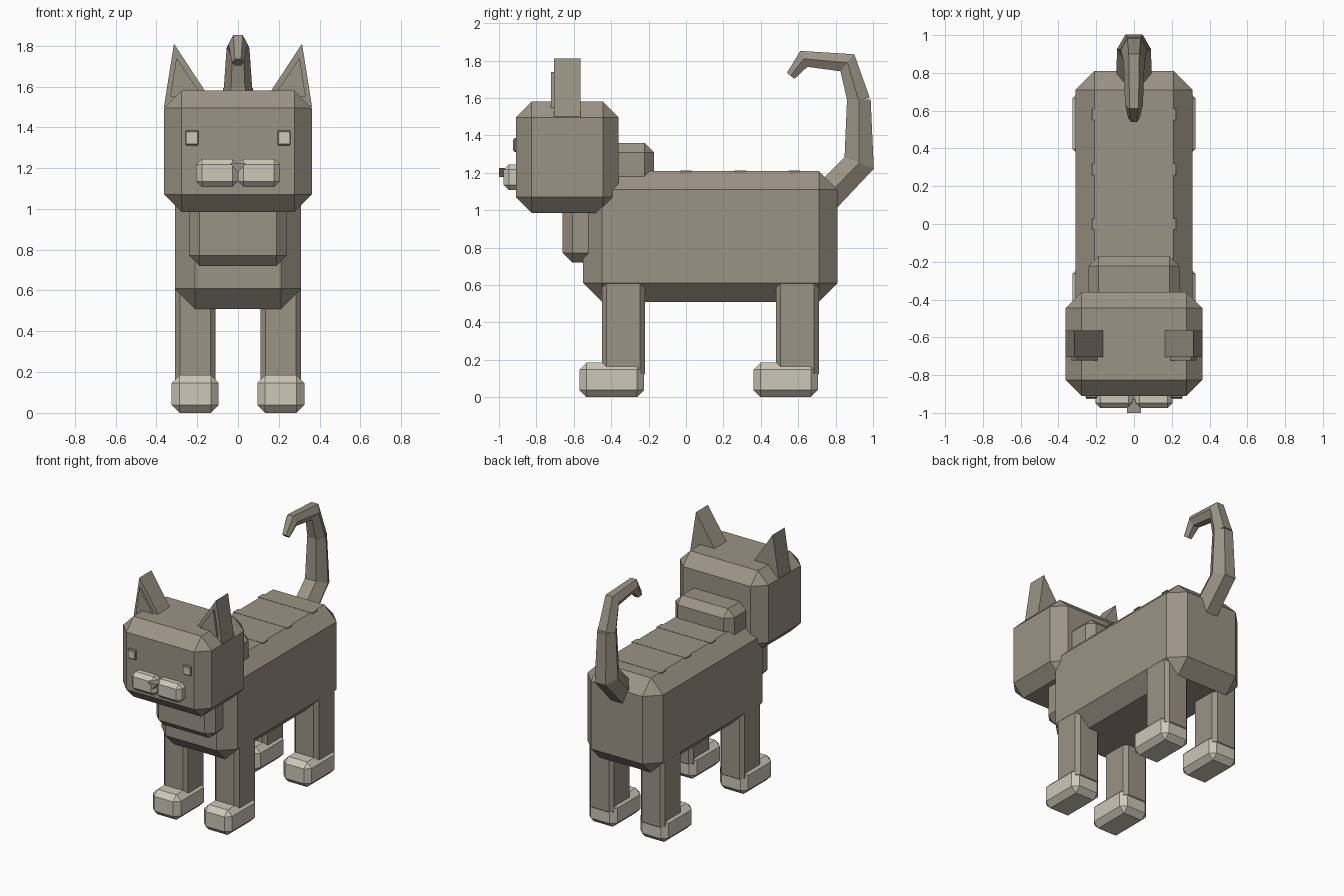
import bpy, bmesh, math
from mathutils import Vector

if "Cube" in bpy.data.objects:
    bpy.data.objects.remove(bpy.data.objects["Cube"])


def material(name, rgb):
    m = bpy.data.materials.new(name)
    m.diffuse_color = (*rgb, 1)
    m.use_nodes = True
    m.node_tree.nodes["Principled BSDF"].inputs["Base Color"].default_value = m.diffuse_color
    return m


FUR = material("grey_brown_fur", (0.33, 0.295, 0.235))
PALE = material("pale_fur", (0.60, 0.575, 0.48))


def finish(name, bm, mat):
    bmesh.ops.recalc_face_normals(bm, faces=bm.faces[:])
    me = bpy.data.meshes.new(name)
    bm.to_mesh(me)
    bm.free()
    me.materials.append(mat)
    ob = bpy.data.objects.new(name, me)
    bpy.context.collection.objects.link(ob)
    return ob


def box(name, x, y, z, bevel, mat):
    """Chamfered box from (min, max) ranges."""
    bm = bmesh.new()
    bmesh.ops.create_cube(bm, size=1)
    for v in bm.verts:
        v.co = Vector([(r[0] + r[1]) / 2 + c * (r[1] - r[0])
                       for r, c in zip((x, y, z), v.co)])
    if bevel:
        bmesh.ops.bevel(bm, geom=bm.edges[:], offset=bevel, segments=1,
                        affect='EDGES')
    return finish(name, bm, mat)


def prism(name, outline, y0, y1, mat):
    """Outline in x, z extruded along y."""
    bm = bmesh.new()
    a = [bm.verts.new((px, y0, pz)) for px, pz in outline]
    b = [bm.verts.new((px, y1, pz)) for px, pz in outline]
    bm.faces.new(a)
    bm.faces.new(b[::-1])
    n = len(a)
    for i in range(n):
        j = (i + 1) % n
        bm.faces.new((a[i], a[j], b[j], b[i]))
    return finish(name, bm, mat)


def tube(name, path, mat, sides=6):
    """Mitred tube along (y, z, radius) points in the middle plane."""
    bm = bmesh.new()
    pts = [Vector(p[:2]) for p in path]
    rings = []
    for i, p in enumerate(pts):
        before = (p - pts[i - 1]).normalized() if i else None
        after = (pts[i + 1] - p).normalized() if i + 1 < len(pts) else None
        before, after = before or after, after or before
        t = (before + after).normalized()
        stretch = 1 / t.dot(before)
        n = Vector((-t.y, t.x)) * stretch
        r = path[i][2]
        ring = []
        for k in range(sides):
            a = 2 * math.pi * k / sides
            q = p + n * r * math.sin(a)
            ring.append(bm.verts.new((r * math.cos(a), q.x, q.y)))
        rings.append(ring)
    for r0, r1 in zip(rings, rings[1:]):
        for k in range(sides):
            j = (k + 1) % sides
            bm.faces.new((r0[k], r0[j], r1[j], r1[k]))
    bm.faces.new(rings[0][::-1])
    bm.faces.new(rings[-1])
    return finish(name, bm, mat)


def side_range(s, a, b):
    return tuple(sorted((s * a, s * b)))


# Body, neck and head
box("body", (-0.31, 0.31), (-0.55, 0.81), (0.51, 1.21), 0.10, FUR)
box("neck", (-0.24, 0.24), (-0.66, -0.17), (0.72, 1.36), 0.052, FUR)
box("head", (-0.362, 0.362), (-0.91, -0.36), (0.985, 1.58), 0.085, FUR)

# Thin bands across the back
for i, y in enumerate((0.0, 0.29, 0.58)):
    box(f"back_band_{i + 1}", (-0.222, 0.222), (y - 0.03, y + 0.03),
        (1.204, 1.212), 0, FUR)

for s, side in ((-1, "left"), (1, "right")):
    # Legs and paws
    for end, leg_y, paw_y in (("front", (-0.45, -0.22), (-0.57, -0.225)),
                              ("back", (0.48, 0.71), (0.36, 0.705))):
        box(f"{end}_leg_{side}", side_range(s, 0.11, 0.309), leg_y,
            (0.10, 0.78), 0.025, FUR)
        box(f"{end}_paw_{side}", side_range(s, 0.095, 0.325), paw_y,
            (0.0, 0.185), 0.038, PALE)

    # Ears with a raised inner triangle
    prism(f"ear_{side}", [(s * 0.363, 1.50), (s * 0.13, 1.53),
                          (s * 0.314, 1.81)], -0.705, -0.565, FUR)
    prism(f"inner_ear_{side}", [(s * 0.332, 1.55), (s * 0.18, 1.56),
                                (s * 0.302, 1.74)], -0.722, -0.70, FUR)

    # Eyes: socket block with a pale plate
    box(f"eye_socket_{side}", side_range(s, 0.193, 0.258), (-0.922, -0.89),
        (1.312, 1.385), 0.006, FUR)
    box(f"eye_{side}", side_range(s, 0.198, 0.254), (-0.926, -0.918),
        (1.32, 1.375), 0, PALE)

    # Muzzle cheeks
    box(f"muzzle_{side}", side_range(s, 0.0, 0.205), (-0.975, -0.88),
        (1.107, 1.245), 0.028, PALE)

# Nose
prism("nose", [(-0.038, 1.225), (0.038, 1.225), (0.0, 1.178)],
      -1.0, -0.93, FUR)

# Tail in two tapering pieces
tube("tail_base", [(0.72, 1.04, 0.095), (0.926, 1.253, 0.09),
                   (0.924, 1.592, 0.073)], FUR)
tube("tail_tip", [(0.924, 1.585, 0.07), (0.863, 1.788, 0.056),
                  (0.63, 1.809, 0.047), (0.56, 1.718, 0.03)], FUR)
